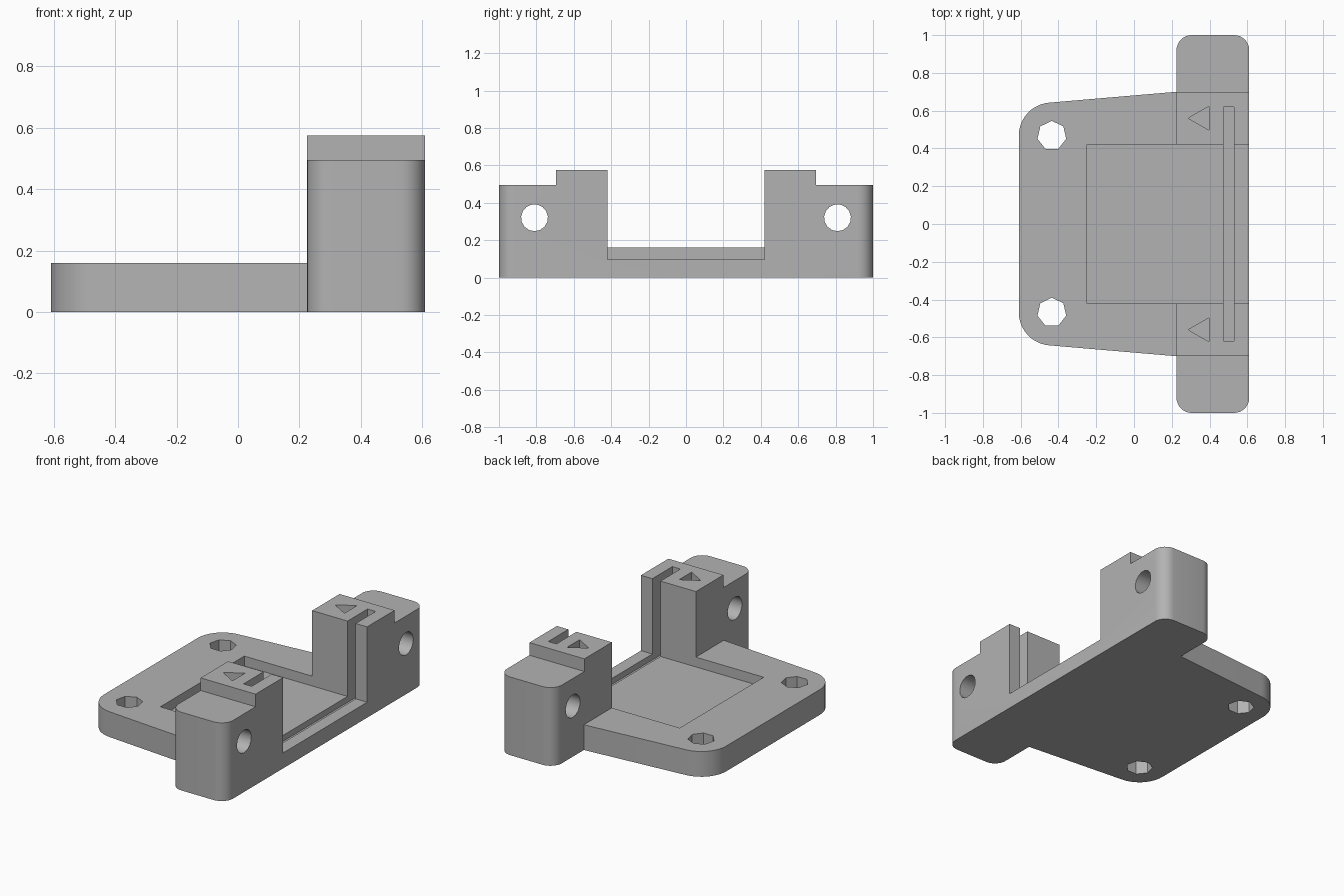
import bpy, bmesh
from math import sin, cos, pi, radians
from mathutils import Matrix

cube = bpy.data.objects.get("Cube")
if cube:
    bpy.data.objects.remove(cube, do_unlink=True)

grey = bpy.data.materials.new("plain grey")
grey.use_nodes = True
colour = (0.45, 0.45, 0.45, 1)
grey.diffuse_color = colour
grey.node_tree.nodes["Principled BSDF"].inputs["Base Color"].default_value = colour


def prism(name, outline, z0, z1, turn=None):
    """Extrude a counter-clockwise xy outline from z0 to z1."""
    bm = bmesh.new()
    face = bm.faces.new([bm.verts.new((x, y, z0)) for x, y in outline])
    top = bmesh.ops.extrude_face_region(bm, geom=[face])
    moved = [v for v in top["geom"] if isinstance(v, bmesh.types.BMVert)]
    bmesh.ops.translate(bm, verts=moved, vec=(0, 0, z1 - z0))
    if turn:
        bmesh.ops.transform(bm, matrix=turn, verts=bm.verts)
    bmesh.ops.recalc_face_normals(bm, faces=bm.faces)
    mesh = bpy.data.meshes.new(name)
    bm.to_mesh(mesh)
    bm.free()
    mesh.materials.append(grey)
    obj = bpy.data.objects.new(name, mesh)
    bpy.context.collection.objects.link(obj)
    return obj


def arc(cx, cy, r, start, end, steps):
    angles = [radians(start + (end - start) * i / steps) for i in range(steps + 1)]
    return [(cx + r * cos(a), cy + r * sin(a)) for a in angles]


def rect(x0, x1, y0, y1):
    return [(x0, y0), (x1, y0), (x1, y1), (x0, y1)]


def polygon(cx, cy, r, sides, start):
    return arc(cx, cy, r, start, start + 360, sides)[:-1]


def combine(target, other, operation):
    mod = target.modifiers.new("combine", "BOOLEAN")
    mod.operation = operation
    mod.solver = "EXACT"
    mod.object = other
    bpy.context.view_layer.objects.active = target
    bpy.ops.object.modifier_apply(modifier=mod.name)
    bpy.data.objects.remove(other, do_unlink=True)


BACK, FRONT = 0.225, 0.61

# Upright bar with rounded ends
r = 0.08
corners = [(FRONT - r, 1 - r, 0), (BACK + r, 1 - r, 90),
           (BACK + r, r - 1, 180), (FRONT - r, r - 1, 270)]
outline = [p for x, y, a in corners for p in arc(x, y, r, a, a + 90, 8)]
bracket = prism("mounting_bracket", outline, 0, 0.575)

# Lowered shoulders at both ends
for s in (-1, 1):
    y0, y1 = sorted((0.695 * s, 1.2 * s))
    combine(bracket, prism("shoulder_cut", rect(0, 1, y0, y1), 0.495, 1), "DIFFERENCE")

# Tapered base plate with rounded far corners
plate = ([(0.4, -0.7), (0.4, 0.7), (BACK, 0.7)]
         + arc(-0.435, 0.468, 0.175, 94, 180, 10)
         + arc(-0.435, -0.468, 0.175, 180, 266, 10) + [(BACK, -0.7)])
combine(bracket, prism("base_plate", plate, 0, 0.16), "UNION")

# Open pocket between the posts, and the slot across them
combine(bracket, prism("pocket_cut", rect(-0.25, 1, -0.42, 0.42), 0.098, 1), "DIFFERENCE")
combine(bracket, prism("slot_cut", rect(0.473, 0.53, -0.62, 0.62), 0.06, 1), "DIFFERENCE")

# Screw holes, arrow recesses and cross holes on each side
lie_along_x = Matrix.Rotation(pi / 2, 4, "Z") @ Matrix.Rotation(pi / 2, 4, "X")
for s in (-1, 1):
    screw = polygon(-0.435, 0.468 * s, 0.078, 7, 90)
    arrow = [(0.287, 0.56 * s), (0.397, 0.56 * s - 0.063), (0.397, 0.56 * s + 0.063)]
    cross = polygon(0.81 * s, 0.32, 0.072, 15, -90)
    combine(bracket, prism("screw_hole", screw, -1, 1), "DIFFERENCE")
    combine(bracket, prism("arrow_recess", arrow, 0.5, 1), "DIFFERENCE")
    combine(bracket, prism("cross_hole", cross, -1, 1, lie_along_x), "DIFFERENCE")

# Smooth the rounded walls, keep hard edges
bpy.ops.object.select_all(action="DESELECT")
bracket.select_set(True)
bpy.context.view_layer.objects.active = bracket
bpy.ops.object.shade_smooth_by_angle(angle=radians(30))
